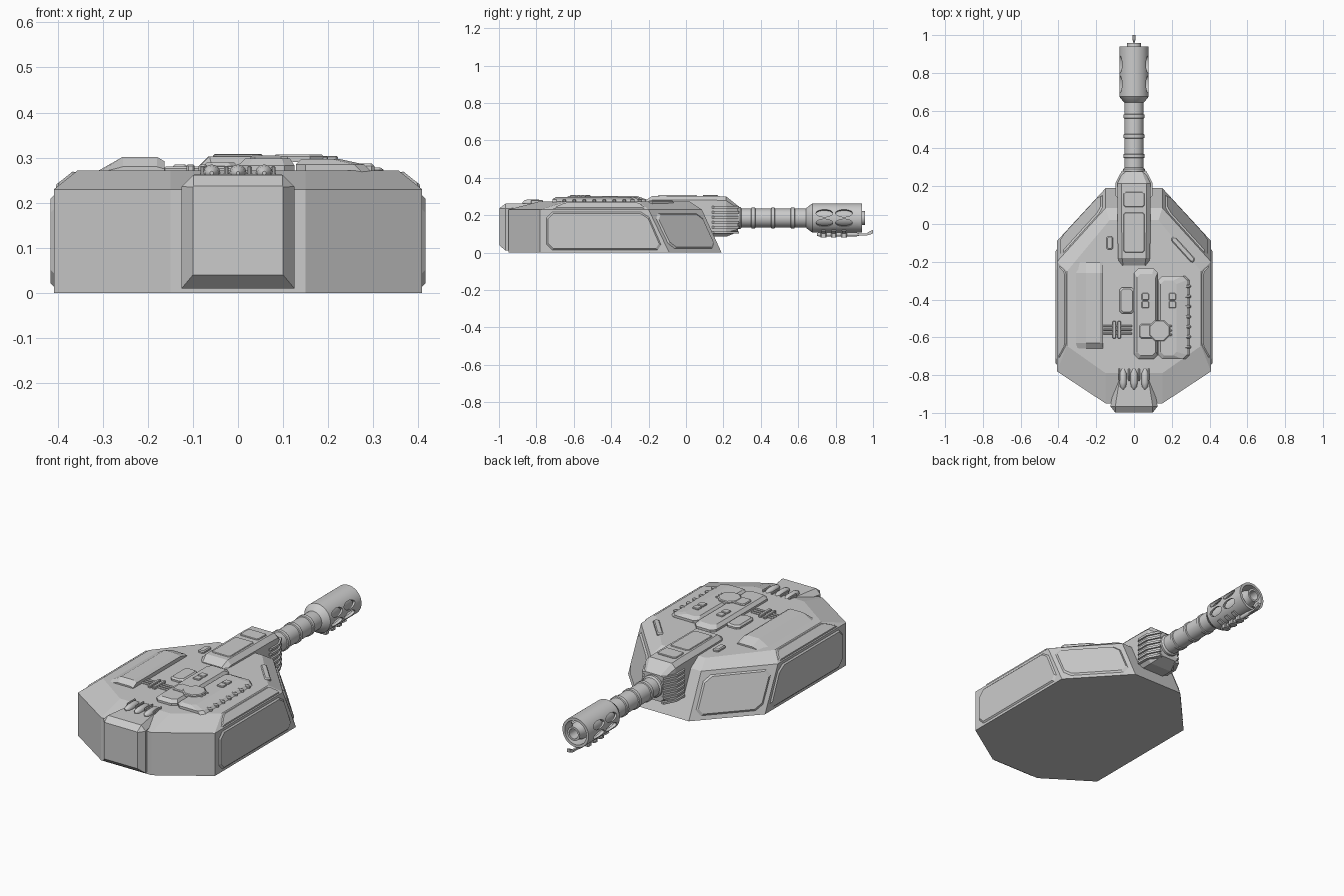
import bpy, bmesh, math
from mathutils import Vector, Matrix

if "Cube" in bpy.data.objects:
    bpy.data.objects.remove(bpy.data.objects["Cube"])

AX = 0.185  # height of the gun axis


def finish(name, bm, smooth=False):
    bmesh.ops.recalc_face_normals(bm, faces=bm.faces)
    me = bpy.data.meshes.new(name)
    bm.to_mesh(me)
    bm.free()
    if smooth:
        me.shade_smooth()
        me.set_sharp_from_angle(angle=math.radians(35))
    ob = bpy.data.objects.new(name, me)
    bpy.context.collection.objects.link(ob)
    return ob


def skin(bm, rings, closed=False):
    rv = [[bm.verts.new(p) for p in r] for r in rings]
    n = len(rv[0])
    pairs = list(zip(rv, rv[1:])) + ([(rv[-1], rv[0])] if closed else [])
    for a, b in pairs:
        for i in range(n):
            j = (i + 1) % n
            bm.faces.new((a[i], a[j], b[j], b[i]))
    if not closed:
        bm.faces.new(rv[0])
        bm.faces.new(rv[-1])


def loft(name, rings, smooth=False, closed=False):
    bm = bmesh.new()
    skin(bm, rings, closed)
    return finish(name, bm, smooth)


def lathe(name, profile, seg=32, z=AX, closed=False):
    rings = [[(r * math.cos(2 * math.pi * i / seg), y, z + r * math.sin(2 * math.pi * i / seg))
              for i in range(seg)] for r, y in profile]
    return loft(name, rings, True, closed)


def clipped(x0, x1, y0, y1, c, z):
    return [(x0 + c, y0, z), (x1 - c, y0, z), (x1, y0 + c, z), (x1, y1 - c, z),
            (x1 - c, y1, z), (x0 + c, y1, z), (x0, y1 - c, z), (x0, y0 + c, z)]


def tbox(name, x0, x1, y0, y1, z0, z1, c=0.01, t=0.005):
    zm = z1 - t
    return loft(name, [clipped(x0, x1, y0, y1, c, z0), clipped(x0, x1, y0, y1, c, zm),
                       clipped(x0 + t, x1 - t, y0 + t, y1 - t, c, z1)])


def panel(name, quad, margin, cut, h):
    """Raised clipped-corner plate lying on a quad face, bevelled at its rim."""
    q = [Vector(p) for p in quad]
    cen = sum(q, Vector()) / 4
    nrm = (q[1] - q[0]).cross(q[3] - q[0]).normalized()
    if nrm.dot(cen - Vector((0, -0.35, 0.1))) < 0:
        nrm = -nrm

    def ring(m, off):
        ins = []
        for i in range(4):
            a, b = (q[i - 1] - q[i]).normalized(), (q[(i + 1) % 4] - q[i]).normalized()
            ins.append(q[i] + (a + b) * (m / a.cross(b).length))
        out = []
        for i in range(4):
            for o in (ins[i - 1], ins[(i + 1) % 4]):
                out.append(ins[i] + (o - ins[i]).normalized() * cut + nrm * off)
        return out
    return loft(name, [ring(margin, -0.004), ring(margin, 0), ring(margin + h, h)])


def sym(half, z):
    return [(x, y, z) for x, y in half] + [(-x, y, z) for x, y in reversed(half)]


# Hull: flat base, sloped nose walls, chamfered roof
base = [(0.15, -0.95), (0.408, -0.78), (0.408, -0.09), (0.15, 0.19)]
mid = [(0.15, -0.95), (0.408, -0.78), (0.408, -0.2), (0.15, 0.085)]
roof = [(0.15, -0.79), (0.355, -0.645), (0.355, -0.25), (0.13, 0.02)]
loft("hull", [sym(base, 0), sym(mid, 0.23), sym(roof, 0.272)])

# Armour plates on the hull walls and roof edge
for s, side in ((1, "right"), (-1, "left")):
    def face(*pts):
        return [(s * x, y, z) for x, y, z in pts]
    panel(side + "_side_plate", face((0.408, -0.76, 0.0), (0.408, -0.1, 0.0),
                                     (0.408, -0.2, 0.23), (0.408, -0.76, 0.23)), 0.014, 0.03, 0.007)
    panel(side + "_nose_plate", face((0.408, -0.09, 0), (0.15, 0.19, 0),
                                     (0.15, 0.085, 0.23), (0.408, -0.2, 0.23)), 0.022, 0.03, 0.008)
    panel(side + "_roof_edge_plate", face((0.408, -0.74, 0.23), (0.408, -0.2, 0.23),
                                          (0.355, -0.25, 0.272), (0.355, -0.645, 0.272)), 0.006, 0.012, 0.005)

# Rear bustle block
def rear_ring(y, w, z0, z1, c):
    return [(-w, y, z0), (w, y, z0), (w, y, z1 - c), (w - c, y, z1), (c - w, y, z1), (-w, y, z1 - c)]


loft("rear_block", [rear_ring(-0.8, 0.095, 0.01, 0.264, 0.022), rear_ring(-0.965, 0.125, 0.01, 0.262, 0.026),
                    rear_ring(-0.998, 0.1, 0.04, 0.237, 0.002)])

# Rear vents
for i in range(3):
    x = (i - 1) * 0.058
    lathe_pts = [(0.004, -0.875), (0.015, -0.862), (0.019, -0.84), (0.019, -0.79), (0.008, -0.765)]
    ob = lathe("rear_vent", lathe_pts, 12, 0.266)
    ob.location.x = x
for i in range(4):
    tbox("vent_fin", (i - 1.5) * 0.052 - 0.005, (i - 1.5) * 0.052 + 0.005, -0.83, -0.765, 0.25, 0.282, 0.003, 0.003)

# Mantlet
def mantlet_ring(y, w, z0, z1, c):
    return [(c - w, y, z0), (w - c, y, z0), (w, y, z0 + c), (w, y, z1 - c),
            (w - c, y, z1), (c - w, y, z1), (-w, y, z1 - c), (-w, y, z0 + c)]


loft("mantlet", [mantlet_ring(-0.22, 0.075, 0.225, 0.276, 0.018), mantlet_ring(-0.18, 0.085, 0.2, 0.303, 0.022),
                 mantlet_ring(0.04, 0.088, 0.14, 0.303, 0.022), mantlet_ring(0.14, 0.088, 0.085, 0.303, 0.022),
                 mantlet_ring(0.215, 0.088, 0.085, 0.3, 0.022), mantlet_ring(0.278, 0.057, 0.11, 0.25, 0.015)])
tbox("mantlet_front_cover", -0.055, 0.055, 0.09, 0.17, 0.295, 0.308, 0.008, 0.003)
tbox("mantlet_rear_cover", -0.055, 0.055, -0.15, 0.06, 0.295, 0.307, 0.008, 0.003)

# Cooling fins wrapping the mantlet sides
fin = [(0.07, 0.14), (0.09, 0.14), (0.098, 0.15), (0.098, 0.217), (0.064, 0.283), (0.045, 0.278)]
for s in (1, -1):
    for k in range(6):
        z = 0.108 + k * 0.027
        loft("mantlet_fin", [[(s * x, y, z + d) for x, y in fin] for d in (-0.006, 0.006)])

# Gun barrel with bands and a bored muzzle
lathe("barrel", [(0.05, 0.2), (0.05, 0.66), (0.048, 0.68), (0.046, 0.91), (0.037, 0.93),
                 (0.037, 0.957), (0.026, 0.957), (0.026, 0.86)])
for y in (0.36, 0.465, 0.57):
    lathe("barrel_band", [(0.048, y - 0.013), (0.055, y - 0.009), (0.055, y + 0.009), (0.048, y + 0.013)])
lathe("barrel_collar", [(0.048, 0.27), (0.058, 0.275), (0.058, 0.29), (0.048, 0.3)])

# Muzzle brake sleeve with oval ports
brake = lathe("muzzle_brake", [(0.046, 0.64), (0.055, 0.645), (0.078, 0.675), (0.078, 0.94),
                               (0.064, 0.94), (0.064, 0.69), (0.046, 0.665)], 48, AX, True)
bm = bmesh.new()
for y in (0.74, 0.845):
    for deg in (20, -20, 160, 200):
        a = math.radians(deg)
        m = (Matrix.Translation((0.078 * math.cos(a), y, AX + 0.078 * math.sin(a)))
             @ Matrix.Rotation(-a, 4, 'Y') @ Matrix.Diagonal((1, 0.045, 0.021, 1)) @ Matrix.Rotation(math.pi / 2, 4, 'Y'))
        bmesh.ops.create_cone(bm, cap_ends=True, segments=20, radius1=1, radius2=1, depth=0.05, matrix=m)
cutter = finish("port_cutter", bm)
cutter.hide_render = True
mod = brake.modifiers.new("ports", 'BOOLEAN')
mod.operation, mod.object, mod.solver = 'DIFFERENCE', cutter, 'EXACT'
bpy.context.view_layer.objects.active = brake
bpy.ops.object.modifier_apply(modifier="ports")
bpy.data.objects.remove(cutter)
brake.data.set_sharp_from_angle(angle=math.radians(35))

# Igniter line and clips below the brake
lathe("igniter_line", [(0.007, 0.7), (0.011, 0.71), (0.011, 0.91), (0.007, 0.925)], 10, 0.097)
loft("igniter_tip", [[(x * w, y, z + d * w) for x, d in ((-1, -1), (1, -1), (1, 1), (-1, 1))]
                     for y, z, w in ((0.91, 0.097, 0.006), (0.965, 0.097, 0.005), (0.978, 0.103, 0.009), (1.0, 0.112, 0.009))])
for y in (0.735, 0.79, 0.845):
    arc = [(r * math.sin(math.radians(t)), AX - r * math.cos(math.radians(t)))
           for r, rng in ((0.086, range(-36, 37, 12)), (0.072, range(36, -37, -12))) for t in rng]
    loft("brake_clip", [[(x, y + d, z) for x, z in arc] for d in (-0.011, 0.011)])
    tbox("clip_foot", -0.02, 0.02, y - 0.015, y + 0.015, 0.082, 0.108, 0.005, 0.003)

# Left roof stowage cover, a wedge in cross-section
cover = [(-0.315, 0.268), (-0.255, 0.302), (-0.18, 0.302), (-0.163, 0.292), (-0.163, 0.268)]
flat = [(-0.31, 0.266), (-0.255, 0.28), (-0.18, 0.28), (-0.163, 0.275), (-0.163, 0.266)]
loft("stowage_cover", [[(x, y, z) for x, z in sec] for y, sec in
                       ((-0.66, flat), (-0.63, cover), (-0.26, cover), (-0.2, flat))])

# Roof hatches and fittings
loft("centre_hatch", [clipped(0, 0.125, -0.715, -0.235, 0.022, 0.265), clipped(0, 0.125, -0.715, -0.235, 0.022, 0.283),
                      clipped(0.016, 0.115, -0.695, -0.265, 0.018, 0.298)])
loft("right_hatch", [clipped(0.128, 0.3, -0.715, -0.275, 0.022, 0.265), clipped(0.128, 0.28, -0.715, -0.275, 0.022, 0.285),
                     clipped(0.14, 0.225, -0.695, -0.3, 0.018, 0.297)])
tbox("small_box", -0.077, 0, -0.475, -0.335, 0.265, 0.289, 0.014, 0.008)
tbox("sight_base", 0.028, 0.165, -0.605, -0.53, 0.29, 0.305, 0.01, 0.004)
tbox("sight_head", 0.08, 0.19, -0.62, -0.51, 0.29, 0.307, 0.03, 0.004)
for k in range(3):
    tbox("sight_rib", 0.17, 0.2, -0.592 + k * 0.023, -0.58 + k * 0.023, 0.288, 0.303, 0.003, 0.003)
for x in (0.06, 0.203):
    for y in (-0.385, -0.427):
        tbox("hatch_latch", x - 0.019, x + 0.019, y - 0.019, y + 0.019, 0.288, 0.304, 0.005, 0.003)

# Cable run with clamps
for y in (-0.54, -0.56, -0.58):
    tbox("roof_cable", -0.165, -0.01, y - 0.006, y + 0.006, 0.265, 0.28, 0.003, 0.004)
for x in (-0.105, -0.078):
    tbox("cable_clamp", x - 0.009, x + 0.009, -0.607, -0.513, 0.265, 0.285, 0.004, 0.003)

# Row of studs along the right hatch
for k in range(7):
    y = -0.33 - k * 0.0535
    tbox("hatch_stud", 0.25, 0.302, y - 0.009, y + 0.009, 0.265, 0.287, 0.006, 0.005)

# Small roof block and angled vision slot
tbox("roof_block", -0.145, -0.112, -0.135, -0.065, 0.262, 0.285, 0.006, 0.005)
slot = tbox("vision_slot", -0.085, 0.085, -0.015, 0.015, -0.012, 0.01, 0.008, 0.005)
slot.location = (0.26, -0.135, 0.268)
slot.rotation_euler.z = math.atan2(-0.285, 0.258)
